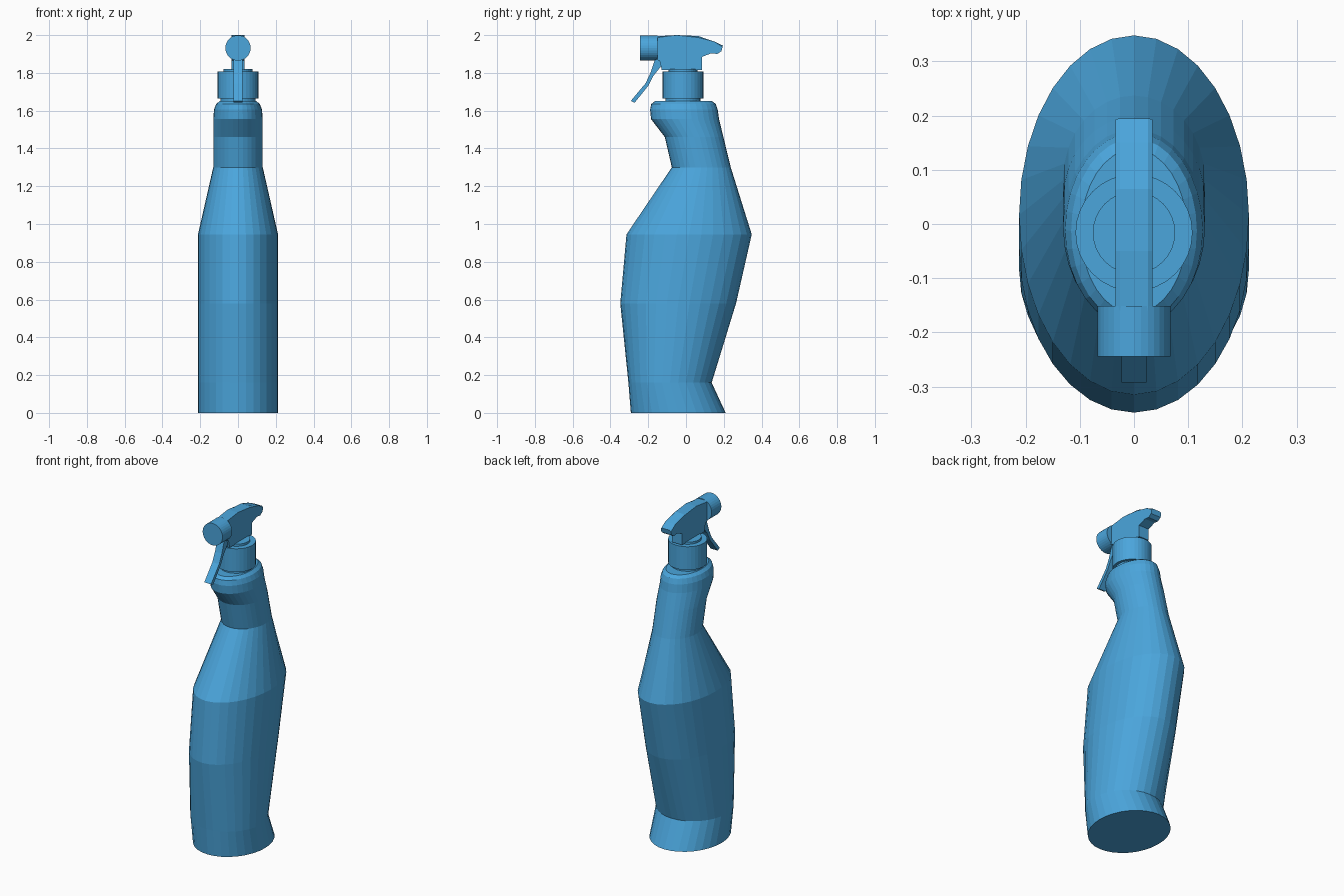
import bpy, bmesh, math
from mathutils import Matrix

cube = bpy.data.objects.get("Cube")
if cube:
    bpy.data.objects.remove(cube, do_unlink=True)

blue = bpy.data.materials.new("bottle blue")
blue.use_nodes = True
blue.diffuse_color = (0.07, 0.38, 0.72, 1)
blue.node_tree.nodes["Principled BSDF"].inputs["Base Color"].default_value = blue.diffuse_color

SIDES = 32
AXIS_Y = -0.016


def finish(name, bm):
    bmesh.ops.recalc_face_normals(bm, faces=bm.faces)
    mesh = bpy.data.meshes.new(name)
    bm.to_mesh(mesh)
    bm.free()
    mesh.materials.append(blue)
    obj = bpy.data.objects.new(name, mesh)
    bpy.context.collection.objects.link(obj)
    return obj


def loft(name, sections):
    """Stack of ellipses: height, front y, back y, half width."""
    bm = bmesh.new()
    rings = []
    for z, front, back, rx in sections:
        cy, ry = (front + back) / 2, (back - front) / 2
        angles = [math.tau * i / SIDES for i in range(SIDES)]
        rings.append([bm.verts.new((rx * math.cos(a), cy + ry * math.sin(a), z)) for a in angles])
    for low, high in zip(rings, rings[1:]):
        for i in range(SIDES):
            j = (i + 1) % SIDES
            bm.faces.new((low[i], low[j], high[j], high[i]))
    bm.faces.new(rings[0])
    bm.faces.new(rings[-1])
    return finish(name, bm)


def disc(name, radius, bottom, top):
    return loft(name, [(z, AXIS_Y - radius, AXIS_Y + radius, radius) for z in (bottom, top)])


def plate(name, outline, half, chamfer=0):
    """Side profile (y, z) given a thickness across x, with optional chamfered rim."""
    bm = bmesh.new()
    left, right = [[bm.verts.new((x, y, z)) for y, z in outline] for x in (half, -half)]
    caps = [bm.faces.new(left), bm.faces.new(right)]
    for i in range(len(outline)):
        j = (i + 1) % len(outline)
        bm.faces.new((left[i], left[j], right[j], right[i]))
    if chamfer:
        rim = {e for f in caps for e in f.edges if min(v.co.z for v in e.verts) > 1.93}
        bmesh.ops.bevel(bm, geom=list(rim), offset=chamfer, segments=1, affect='EDGES')
    return finish(name, bm)


# Bottle body with waist, shoulder, bent neck and rounded top
loft("bottle_body", [
    (0, -0.292, 0.21, 0.212), (0.16, -0.305, 0.136, 0.212),
    (0.58, -0.348, 0.265, 0.212), (0.945, -0.315, 0.348, 0.212),
    (1.30, -0.075, 0.237, 0.131), (1.46, -0.112, 0.198, 0.131),
    (1.555, -0.185, 0.175, 0.131), (1.605, -0.19, 0.168, 0.127),
    (1.635, -0.184, 0.158, 0.116), (1.65, -0.165, 0.138, 0.098)])

# Screw cap and its collars
disc("neck_collar", 0.092, 1.64, 1.67)
disc("screw_cap", 0.108, 1.665, 1.807)
disc("cap_top_collar", 0.076, 1.80, 1.82)

# Spray head
plate("spray_head", [
    (-0.16, 1.994), (-0.05, 2.0), (0.065, 1.995), (0.15, 1.966), (0.195, 1.945),
    (0.188, 1.915), (0.165, 1.9), (0.135, 1.904), (0.085, 1.885), (0.085, 1.815),
    (-0.128, 1.815), (-0.14, 1.865), (-0.16, 1.87)], 0.034, 0.008)

# Nozzle pointing forward
bm = bmesh.new()
bmesh.ops.create_cone(bm, cap_ends=True, segments=SIDES, radius1=0.067, radius2=0.067, depth=0.093,
                      matrix=Matrix.Translation((0, -0.198, 1.932)) @ Matrix.Rotation(math.pi / 2, 4, 'X'))
finish("nozzle", bm)

# Trigger lever
plate("trigger", [
    (-0.165, 1.87), (-0.188, 1.80), (-0.214, 1.745), (-0.292, 1.652),
    (-0.272, 1.642), (-0.197, 1.735), (-0.172, 1.785), (-0.128, 1.84), (-0.125, 1.87)], 0.023)
